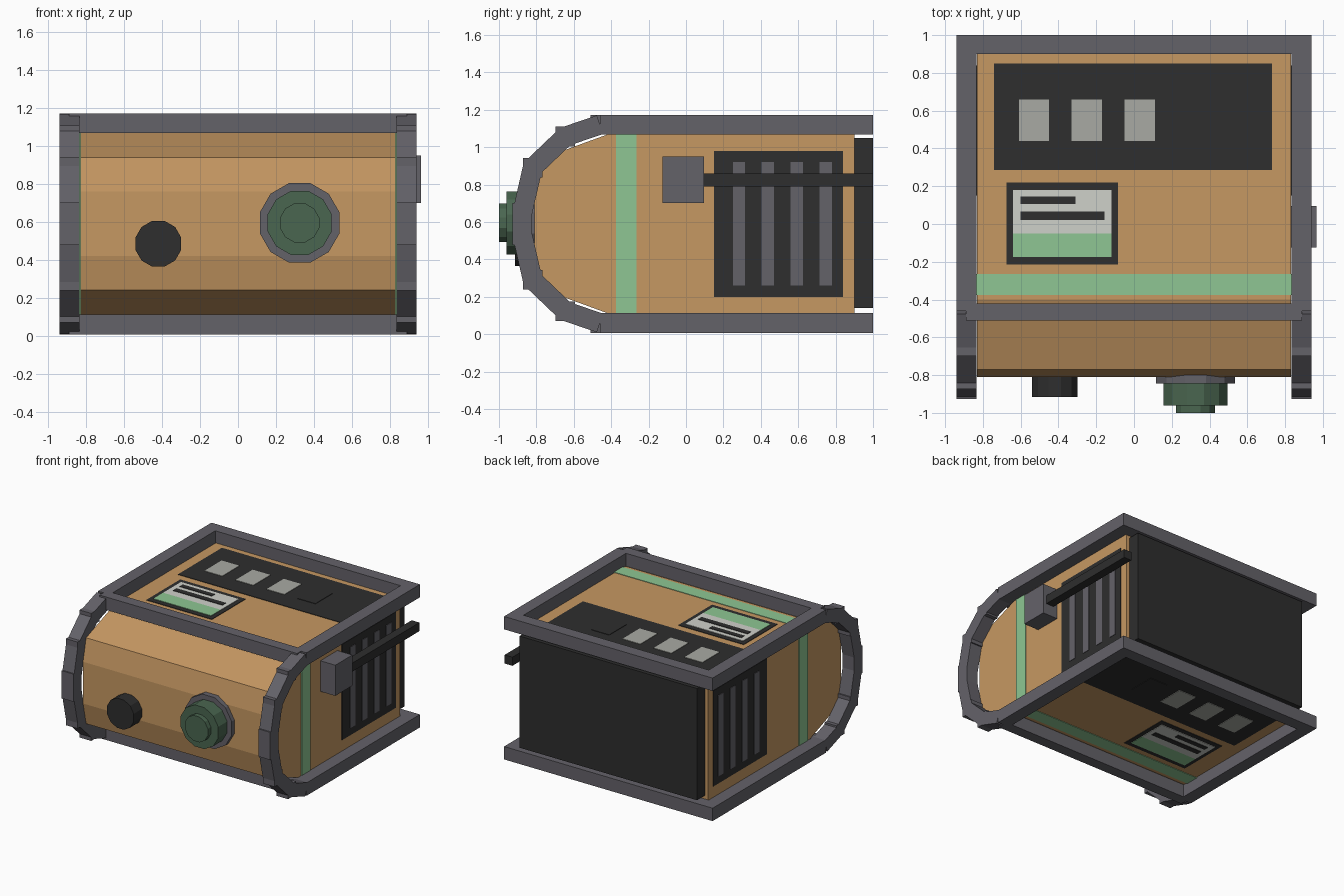
import bpy, bmesh, math
from mathutils import Vector

cube = bpy.data.objects.get("Cube")
if cube:
    bpy.data.objects.remove(cube, do_unlink=True)


def material(name, *rgb):
    lin = [((c / 255 + 0.055) / 1.055) ** 2.4 for c in rgb] + [1]
    m = bpy.data.materials.new(name)
    m.use_nodes = True
    m.diffuse_color = lin
    m.node_tree.nodes["Principled BSDF"].inputs["Base Color"].default_value = lin
    return m


TAN = material("tan shell", 198, 152, 98)
GREY = material("grey metal", 100, 98, 105)
BLACK = material("black plastic", 46, 46, 46)
MINT = material("mint green", 142, 198, 147)
GREEN = material("dark green", 74, 102, 80)
PALE = material("pale screen", 207, 209, 202)
BUTTON = material("button grey", 169, 170, 163)


def finish(name, bm, mat):
    bmesh.ops.recalc_face_normals(bm, faces=bm.faces)
    mesh = bpy.data.meshes.new(name)
    bm.to_mesh(mesh)
    bm.free()
    mesh.materials.append(mat)
    ob = bpy.data.objects.new(name, mesh)
    bpy.context.collection.objects.link(ob)
    return ob


def box(name, mat, x, y, z):
    """Box from its (min, max) range on each axis."""
    bm = bmesh.new()
    bmesh.ops.create_cube(bm, size=1)
    for v in bm.verts:
        v.co = [r[0] if c < 0 else r[1] for c, r in zip(v.co, (x, y, z))]
    return finish(name, bm, mat)


def prism(name, mat, profile, x0, x1):
    """Extrude a (y, z) outline along x."""
    bm = bmesh.new()
    face = bm.faces.new([bm.verts.new((x0, y, z)) for y, z in profile])
    new = bmesh.ops.extrude_face_region(bm, geom=[face])["geom"]
    verts = [g for g in new if isinstance(g, bmesh.types.BMVert)]
    bmesh.ops.translate(bm, verts=verts, vec=(x1 - x0, 0, 0))
    return finish(name, bm, mat)


def knob(name, mat, x, z, radius, y0, y1):
    """Twelve-sided disc facing the front."""
    bm = bmesh.new()
    bmesh.ops.create_cone(bm, cap_ends=True, segments=12, radius1=radius,
                          radius2=radius, depth=y1 - y0)
    ob = finish(name, bm, mat)
    ob.rotation_euler = (math.pi / 2, math.radians(15), 0)
    ob.location = (x, (y0 + y1) / 2, z)
    return ob


MID = 0.59      # height of the horizontal symmetry plane
HALF = 0.485    # half height of the shell
SIDE = 0.83     # half width of the shell

# Shell with a faceted front
upper = [(0.9, HALF), (-0.40, HALF), (-0.77, 0.35), (-0.81, 0.17)]
outline = upper + [(y, -h) for y, h in reversed(upper)]
prism("shell", TAN, [(y, MID + h) for y, h in outline], -SIDE, SIDE)
box("back_panel", BLACK, (-0.8, 0.8), (0.9, 1.0), (0.14, 1.05))

# Tube frame: rails, bent front hoops with joint blocks, cross bars
T = 0.0525
half_hoop = [(-0.46, 0.53), (-0.645, 0.467), (-0.82, 0.3), (-0.875, 0.06)]
hoop = half_hoop + [(y, -h) for y, h in reversed(half_hoop)]
for side, s in (("left", 1), ("right", -1)):
    xr = sorted((s * 0.835, s * 0.94))
    for level, h in (("top", 0.53), ("bottom", -0.53)):
        box(f"{side}_{level}_rail", GREY, xr, (-0.46, 1),
            (MID + h - T, MID + h + T))
    for i, (a, b) in enumerate(zip(hoop, hoop[1:])):
        p, q = Vector((a[0], MID + a[1])), Vector((b[0], MID + b[1]))
        n = (q - p).orthogonal().normalized() * T
        prism(f"{side}_hoop_segment_{i}", GREY, [p + n, q + n, q - n, p - n], *xr)
    for i, (y, h) in enumerate(hoop[1:-1]):
        box(f"{side}_hoop_joint_{i}", GREY, xr, (y - T, y + T),
            (MID + h - T, MID + h + T))
for level, h in (("top", 0.53), ("bottom", -0.53)):
    zr = (MID + h - T, MID + h + T)
    box(f"{level}_back_bar", GREY, (-0.94, 0.94), (0.9, 1), zr)
    box(f"{level}_front_bar", GREY, (-0.89, 0.89), (-0.51, -0.42), zr)


# Control plates, repeated on the top and the underside
def deck_plate(name, mat, x, y, layer):
    for level, s in (("top", 1), ("bottom", -1)):
        zr = sorted((MID + s * (HALF - 0.004), MID + s * (HALF + 0.004 * layer)))
        box(f"{level}_{name}", mat, x, y, zr)


deck_plate("control_panel", BLACK, (-0.74, 0.73), (0.285, 0.85), 1)
for i in range(4):
    x = -0.61 + 0.28 * i
    deck_plate(f"button_{i}", BUTTON if i < 3 else BLACK,
               (x, x + 0.16), (0.44, 0.66), 2)
deck_plate("screen_frame", BLACK, (-0.675, -0.085), (-0.215, 0.22), 1)
deck_plate("screen", PALE, (-0.64, -0.12), (-0.05, 0.18), 2)
deck_plate("screen_lower_area", MINT, (-0.64, -0.12), (-0.175, -0.05), 2)
deck_plate("screen_short_bar", BLACK, (-0.6, -0.31), (0.105, 0.145), 3)
deck_plate("screen_long_bar", BLACK, (-0.6, -0.155), (0.02, 0.065), 3)
deck_plate("stripe", MINT, (-0.838, 0.838), (-0.375, -0.265), 1)

# Side stripes and slatted vents
for side, s in (("left", 1), ("right", -1)):
    def side_plate(name, mat, y, z, depth):
        xr = sorted((s * (SIDE - 0.004), s * (SIDE + depth)))
        box(f"{side}_{name}", mat, xr, y, z)

    side_plate("stripe", MINT, (-0.375, -0.265), (MID - HALF, MID + HALF), 0.008)
    side_plate("vent", BLACK, (0.15, 0.84), (0.2, 0.98), 0.005)
    for i in range(4):
        y = 0.25 + 0.155 * i
        side_plate(f"vent_slat_{i}", GREY, (y, y + 0.065), (0.26, 0.92), 0.009)

# Side bracket and rod
box("bracket", GREY, (0.82, 0.965), (-0.125, 0.095), (0.7, 0.95))
box("rod", BLACK, (0.865, 0.935), (0.09, 1.0), (0.79, 0.86))

# Front knob and stepped lens
knob("front_knob", BLACK, -0.42, 0.485, 0.125, -0.915, -0.78)
knob("lens_ring", GREY, 0.325, 0.595, 0.217, -0.845, -0.78)
knob("lens_barrel", GREEN, 0.325, 0.595, 0.175, -0.96, -0.78)
knob("lens_front", GREEN, 0.325, 0.595, 0.107, -1.0, -0.9)
